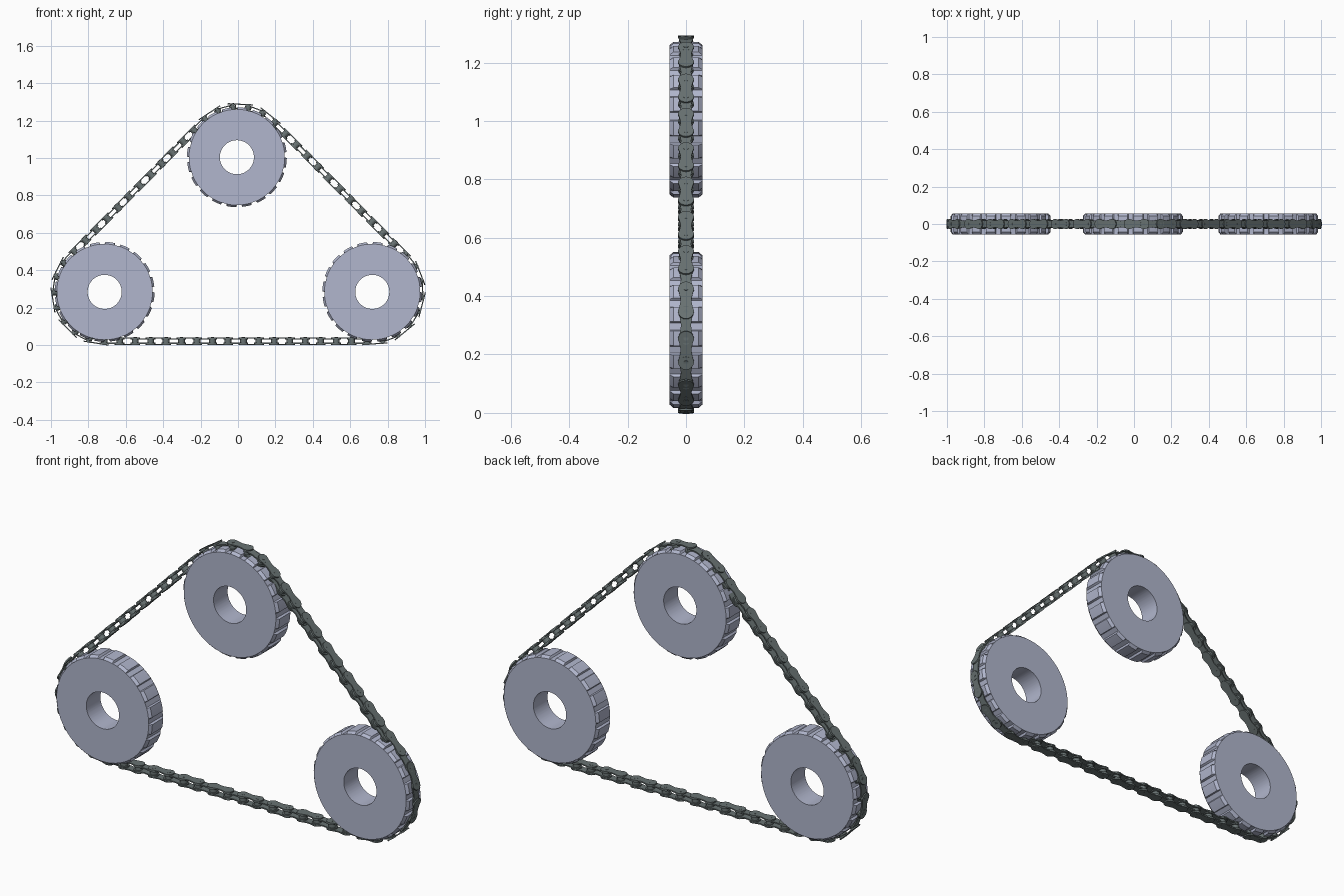
import bpy, bmesh, math
from mathutils import Vector, Matrix

if "Cube" in bpy.data.objects:
    bpy.data.objects.remove(bpy.data.objects["Cube"])

R = 0.264            # radius of the chain centre line on a wheel
LINKS = 62
CENTRES = [(-0.715, 0.285), (0.715, 0.285), (0.0, 1.009)]
HALF = 0.021         # half thickness of the chain


def material(name, rgb):
    m = bpy.data.materials.new(name)
    m.diffuse_color = (*rgb, 1)
    m.use_nodes = True
    m.node_tree.nodes["Principled BSDF"].inputs["Base Color"].default_value = m.diffuse_color
    return m


steel = material("wheel_blue_grey", (0.44, 0.47, 0.61))
dark = material("chain_dark_grey", (0.14, 0.17, 0.17))


def finish(bm, name, mat):
    bmesh.ops.recalc_face_normals(bm, faces=bm.faces)
    mesh = bpy.data.meshes.new(name)
    bm.to_mesh(mesh)
    bm.free()
    ob = bpy.data.objects.new(name, mesh)
    bpy.context.collection.objects.link(ob)
    mesh.materials.append(mat)
    bpy.ops.object.select_all(action='DESELECT')
    ob.select_set(True)
    bpy.context.view_layer.objects.active = ob
    bpy.ops.object.shade_smooth_by_angle(angle=math.radians(30))
    return ob


# Wheel: lofted rings with twenty raised pads round the rim and an axle hole
def wheel(name, x, z, teeth=20):
    lo, hi = 0.256, 0.267
    tooth = [(0.0, lo), (0.3, lo), (0.35, hi), (0.65, hi), (0.95, hi)]
    angles, radii = [], []
    for i in range(teeth):
        for f, r in tooth:
            angles.append((i + f) / teeth * math.tau)
            radii.append(r)
    n = len(angles)
    sections = [(-0.056, lo), (-0.043, None), (0.043, None), (0.056, lo),
                (0.056, 0.091), (-0.056, 0.091)]
    bm = bmesh.new()
    rings = [[bm.verts.new((math.cos(a) * (r or tr), y, math.sin(a) * (r or tr)))
              for a, tr in zip(angles, radii)] for y, r in sections]
    for k, ring in enumerate(rings):
        nxt = rings[(k + 1) % len(rings)]
        for i in range(n):
            j = (i + 1) % n
            bm.faces.new((ring[i], ring[j], nxt[j], nxt[i]))
    finish(bm, name, steel).location = (x, 0, z)


wheel("left_wheel", -0.713, 0.284)
wheel("right_wheel", 0.718, 0.284)
wheel("top_wheel", -0.006, 1.004)

# Chain path: straight runs and arcs round the three wheels
pieces = []
for i in range(3):
    a, b, c = (Vector(CENTRES[(i + k) % 3]) for k in range(3))
    d, e = b - a, c - b
    h0, h1 = math.atan2(d.y, d.x), math.atan2(e.y, e.x)
    turn = (h1 - h0) % math.tau
    pieces.append(("line", a, d, h0, d.length))
    pieces.append(("arc", b, d, h0, turn * R))
total = sum(p[4] for p in pieces)


def path_point(s):
    s %= total
    for kind, c, d, h, length in pieces:
        if s <= length:
            break
        s -= length
    if kind == "line":
        c = c + d.normalized() * s
    else:
        h += s / R
    return Vector((c.x + math.sin(h) * R, 0, c.y - math.cos(h) * R)), h


def frame(origin, heading):
    t = Vector((math.cos(heading), 0, math.sin(heading)))
    out = Vector((math.sin(heading), 0, -math.cos(heading)))
    return Matrix.Translation(origin) @ Matrix((t, (0, 1, 0), out)).transposed().to_4x4()


# Link plate: two round lobes with a narrow waist, lying flat to the path
def plate(bm, mat, length, radius, waist, z0, z1):
    pts = []
    for side in (1, -1):
        for k in range(13):
            a = math.radians(-120 + 20 * k)
            pts.append((side * (length / 2 + radius * math.cos(a)), side * radius * math.sin(a)))
        pts.append((0, side * waist))
    low = [bm.verts.new(mat @ Vector((x, y, z0))) for x, y in pts]
    top = [bm.verts.new(mat @ Vector((x, y, z1))) for x, y in pts]
    bm.faces.new(low[::-1])
    bm.faces.new(top)
    for i in range(len(pts)):
        j = (i + 1) % len(pts)
        bm.faces.new((low[i], low[j], top[j], top[i]))


outer, inner, rollers = bmesh.new(), bmesh.new(), bmesh.new()
step = total / LINKS
for i in range(LINKS):
    p, h = path_point(i * step)
    q, _ = path_point((i + 1) * step)
    d = q - p
    m = frame((p + q) / 2, math.atan2(d.z, d.x))
    bm, near, far, rad, waist = ((outer, 0.0145, 0.0205, 0.027, 0.018) if i % 2
                                 else (inner, 0.0085, 0.0145, 0.025, 0.017))
    plate(bm, m, d.length, rad, waist, near, far)
    plate(bm, m, d.length, rad, waist, -far, -near)
    # Roller and pin at each joint
    for r, depth in ((0.018, 0.018), (0.009, 2 * HALF)):
        bmesh.ops.create_cone(rollers, cap_ends=True, segments=16, radius1=r,
                              radius2=r, depth=depth, matrix=frame(p, h))

finish(outer, "chain_outer_plates", dark)
finish(inner, "chain_inner_plates", dark)
finish(rollers, "chain_rollers", dark)
